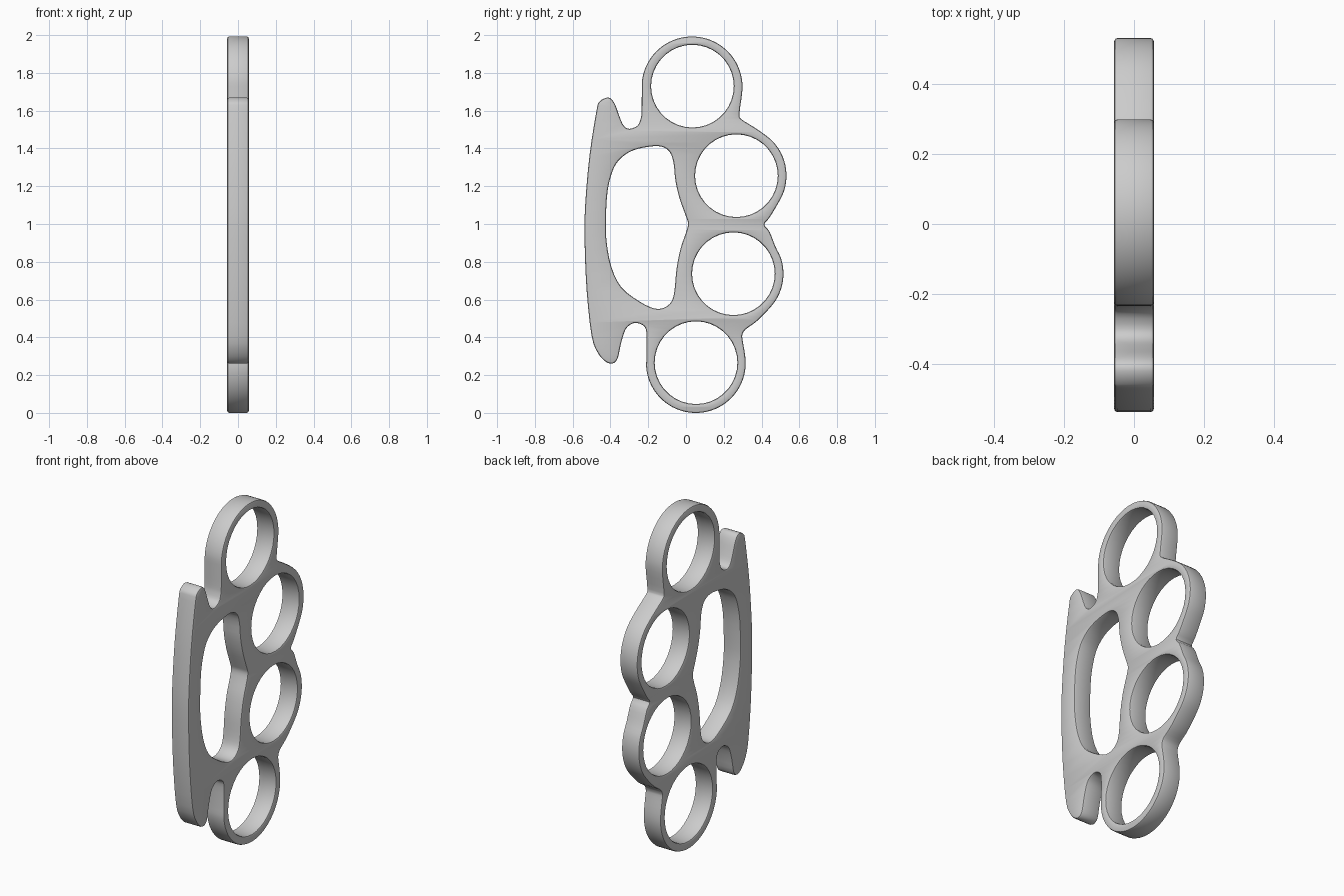
import bpy, bmesh
from math import sin, cos, radians
from mathutils import Vector, Matrix

if "Cube" in bpy.data.objects:
    bpy.data.objects.remove(bpy.data.objects["Cube"])

HALF, BEVEL = 0.057, 0.01


def arc(y, z, r, a0, a1, n):
    steps = [radians(a0 + (a1 - a0) * i / (n - 1)) for i in range(n)]
    return [(y + r * cos(a), z + r * sin(a)) for a in steps]


def smooth(pts, sub=3):
    """Closed Catmull-Rom loop through the points."""
    p, n, out = [Vector(q) for q in pts], len(pts), []
    for i in range(n):
        a, b, c, d = (p[(i + k) % n] for k in (-1, 0, 1, 2))
        for s in range(sub):
            t = s / sub
            out.append(0.5 * (2 * b + (c - a) * t + (2 * a - 5 * b + 4 * c - d) * t * t
                              + (3 * b - a - 3 * c + d) * t ** 3))
    return out


# Outer contour: palm bar with its two hooks, then the four finger lobes
outline = [(-.235, 1.606), (-.24, 1.564), (-.257, 1.527), (-.30, 1.51), (-.33, 1.527),
           (-.352, 1.575), (-.373, 1.633), (-.394, 1.667), (-.42, 1.675), (-.458, 1.654),
           (-.474, 1.606), (-.511, 1.368), (-.534, 1.104), (-.537, .918), (-.526, .654),
           (-.50, .416), (-.468, .326), (-.426, .278), (-.389, .268), (-.362, .294),
           (-.344, .374), (-.32, .448), (-.288, .477), (-.257, .482), (-.22, .463),
           (-.209, .421)]
outline += arc(.052, .270, .264, 172, 368, 14)
outline += [(.299, .395), (.299, .421), (.315, .448), (.373, .49)]
outline += arc(.251, .743, .265, -45, 33, 6)
outline += [(.442, .966), (.415, 1.003), (.442, 1.04)]
outline += arc(.267, 1.262, .265, -34, 58, 7)
outline += [(.347, 1.527), (.294, 1.561), (.283, 1.59)]
outline += arc(.032, 1.732, .267, -5, 185, 14)

# Palm opening
palm = [(-.424, 1.024), (-.415, 1.183), (-.384, 1.299), (-.341, 1.358), (-.278, 1.397),
        (-.193, 1.416), (-.13, 1.416), (-.087, 1.389), (-.066, 1.331), (-.056, 1.236),
        (-.034, 1.141), (0, 1.046), (.011, 1.008), (0, .961), (-.029, .876), (-.05, .77),
        (-.061, .654), (-.077, .596), (-.114, .564), (-.167, .559), (-.246, .596),
        (-.341, .67), (-.394, .776), (-.42, .908)]

loops = [smooth(outline), smooth(palm)]

# Finger holes
for y, z in ((.034, 1.736), (.267, 1.262), (.251, .743), (.053, .272)):
    loops.append([Vector(q) for q in arc(y, z, .219, 0, 360, 37)[:-1]])

# Filled flat profile, extruded with a small rounded edge
curve = bpy.data.curves.new("grip_profile", 'CURVE')
curve.dimensions = '2D'
curve.fill_mode = 'BOTH'
curve.extrude = HALF - BEVEL
curve.bevel_depth = BEVEL
curve.bevel_resolution = 1
curve.offset = -BEVEL
for pts in loops:
    sp = curve.splines.new('POLY')
    sp.points.add(len(pts) - 1)
    for sp_pt, q in zip(sp.points, pts):
        sp_pt.co = (q.x, q.y, 0, 1)
    sp.use_cyclic_u = True

profile = bpy.data.objects.new("grip_profile", curve)
bpy.context.collection.objects.link(profile)
bpy.context.view_layer.update()
mesh = bpy.data.meshes.new_from_object(
    profile.evaluated_get(bpy.context.evaluated_depsgraph_get()))
bpy.data.objects.remove(profile)

# Stand it up: profile x -> y, profile y -> z, thickness -> x
mesh.transform(Matrix(((0, 0, 1, 0), (1, 0, 0, 0), (0, 1, 0, 0), (0, 0, 0, 1))))
bm = bmesh.new()
bm.from_mesh(mesh)
bmesh.ops.remove_doubles(bm, verts=bm.verts, dist=0.0005)
bmesh.ops.recalc_face_normals(bm, faces=bm.faces)
low = min(v.co.z for v in bm.verts)
bmesh.ops.translate(bm, verts=bm.verts, vec=(0, 0, -low))
bm.to_mesh(mesh)
bm.free()

grip = bpy.data.objects.new("four_finger_grip", mesh)
bpy.context.collection.objects.link(grip)
bpy.context.view_layer.objects.active = grip
grip.select_set(True)
bpy.ops.object.shade_smooth_by_angle(angle=radians(30))
